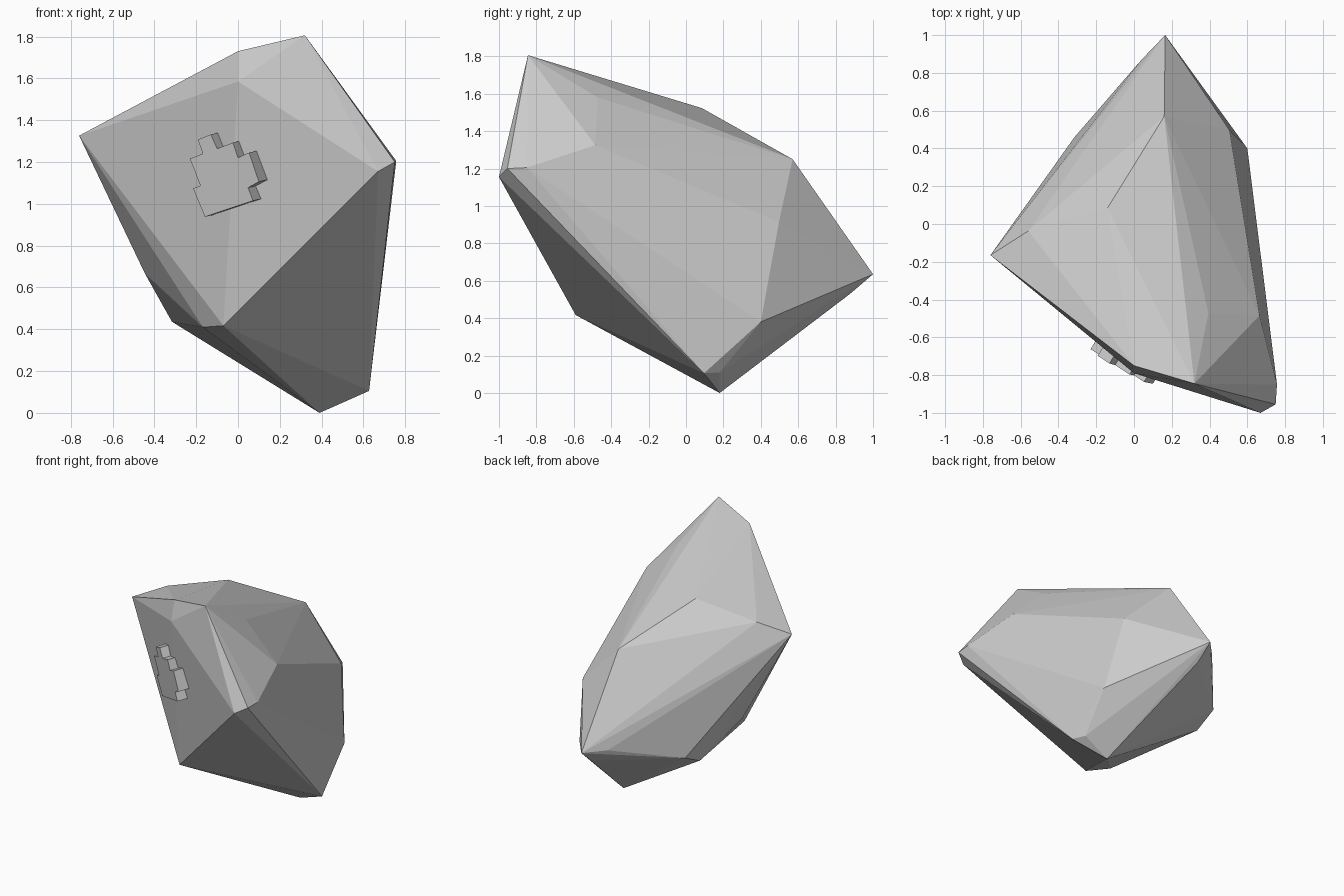
import bpy, bmesh
from mathutils import Vector

if "Cube" in bpy.data.objects:
    bpy.data.objects.remove(bpy.data.objects["Cube"])


def add_object(name, bm):
    bmesh.ops.recalc_face_normals(bm, faces=bm.faces[:])
    mesh = bpy.data.meshes.new(name)
    bm.to_mesh(mesh)
    bm.free()
    obj = bpy.data.objects.new(name, mesh)
    bpy.context.collection.objects.link(obj)
    return obj


# Faceted boulder: convex skin over its corner points
corners = [
    (-.76, -.165, 1.326), (-.56, -.037, 1.412), (-.14, .085, 1.523),   # left and top ridge
    (.32, -.845, 1.806), (0, -.75, 1.73), (0, -.79, 1.585),            # peak
    (.75, -.955, 1.2), (.757, -.85, 1.205), (.67, -1, 1.155),          # front right corner
    (.664, -.485, 1.325), (.394, -.472, 1.58), (.505, .497, .914),     # right shoulder
    (.16, .57, 1.25), (.165, 1, .635), (.04, .87, .64), (.17, .877, .53),  # back tip
    (.60, .40, .38), (.627, .096, .105), (.58, .18, .11), (.39, .18, 0),   # foot
    (-.07, -.59, .417), (-.168, -.45, .41), (-.316, .289, .436),       # underside
    (-.445, -.03, .666), (-.315, .46, .52),
]
bm = bmesh.new()
for c in corners:
    bm.verts.new(c)
res = bmesh.ops.convex_hull(bm, input=bm.verts[:])
loose = {g for g in res["geom_interior"] + res["geom_unused"]
         if isinstance(g, bmesh.types.BMVert)}
bmesh.ops.delete(bm, geom=list(loose), context='VERTS')
add_object("boulder", bm)

# Stepped raised plate on the front face
outline = [(-.192, 1.307), (-.13, 1.332), (-.10, 1.264), (-.024, 1.293),
           (0, 1.221), (.053, 1.245), (.10, 1.106), (.048, 1.077),
           (.072, 1.015), (-.158, .938), (-.215, 1.073), (-.18, 1.087),
           (-.23, 1.216), (-.168, 1.24)]
normal = Vector((-.6, -1, -.135)).normalized()
bm = bmesh.new()
front = [bm.verts.new((x, -.716 - .6 * (x + .026) - .135 * (z - 1.15) - .06, z))
         for x, z in outline]
face = bm.faces.new(front)
ext = bmesh.ops.extrude_face_region(bm, geom=[face], use_keep_orig=True)
moved = [g for g in ext["geom"] if isinstance(g, bmesh.types.BMVert)]
bmesh.ops.translate(bm, verts=moved, vec=normal * -.1)
add_object("raised_plate", bm)
